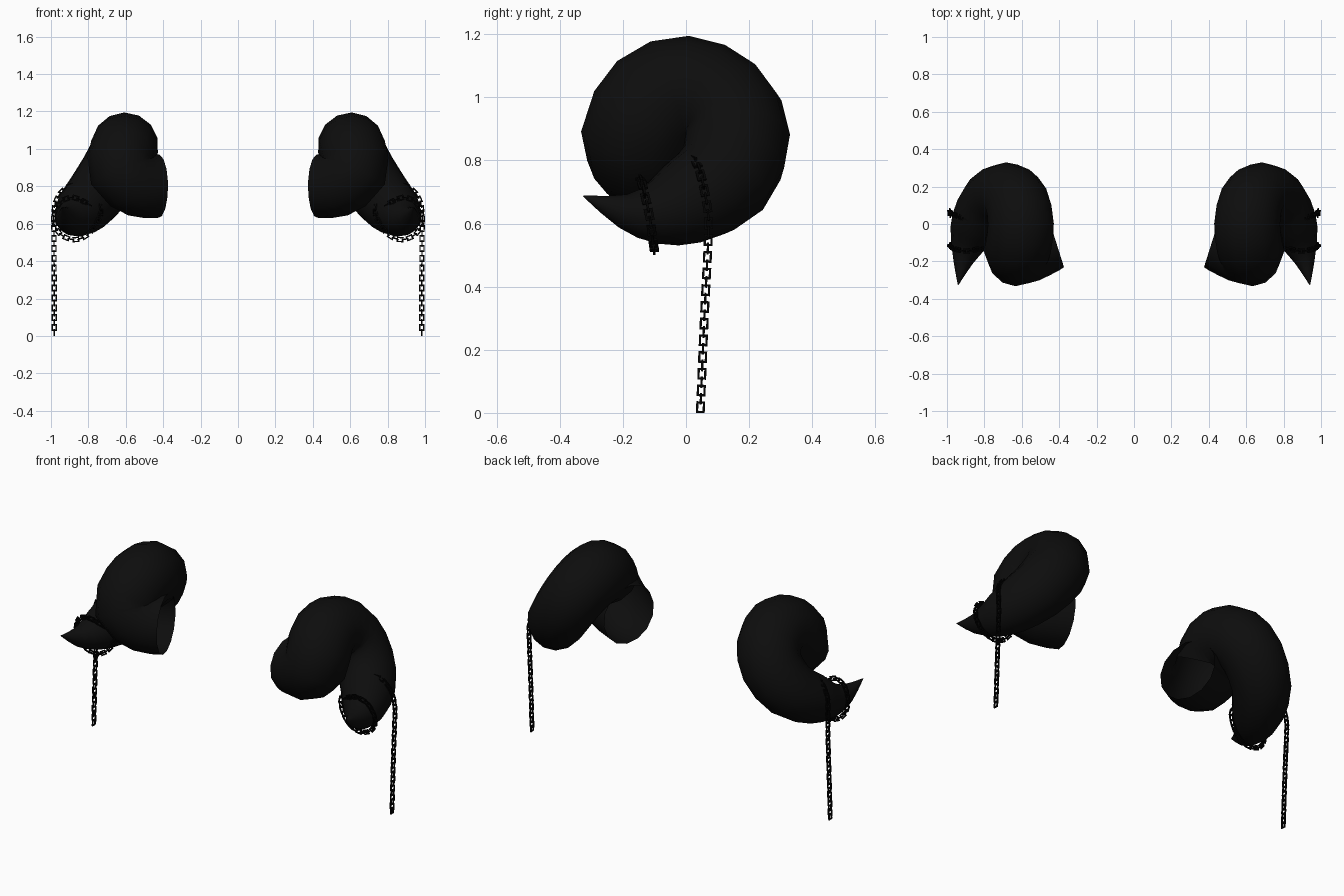
import bpy, bmesh, math
from mathutils import Vector, Matrix

old = bpy.data.objects.get("Cube")
if old:
    bpy.data.objects.remove(old, do_unlink=True)


def material(name, value):
    m = bpy.data.materials.new(name)
    m.use_nodes = True
    color = (value, value, value, 1)
    m.diffuse_color = color
    m.node_tree.nodes["Principled BSDF"].inputs["Base Color"].default_value = color
    return m


def spline(points, steps):
    """Catmull-Rom samples through points of any dimension."""
    pts = [Vector(p) for p in points]
    pts = [pts[0] * 2 - pts[1]] + pts + [pts[-1] * 2 - pts[-2]]
    out = []
    for a, b, c, d in zip(pts, pts[1:], pts[2:], pts[3:]):
        for i in range(steps):
            t = i / steps
            out.append(0.5 * (2 * b + (c - a) * t + (2 * a - 5 * b + 4 * c - d) * t * t
                              + (3 * b - a - 3 * c + d) * t ** 3))
    return out + [pts[-2]]


def finish(bm, name, mat):
    """Turn a bmesh into an object mirrored across the middle."""
    bmesh.ops.recalc_face_normals(bm, faces=bm.faces)
    mesh = bpy.data.meshes.new(name)
    bm.to_mesh(mesh)
    bm.free()
    mesh.materials.append(mat)
    ob = bpy.data.objects.new(name, mesh)
    bpy.context.collection.objects.link(ob)
    mod = ob.modifiers.new("mirror", "MIRROR")
    mod.use_mirror_merge = False
    return ob


# Curled horn: centre line with radius, from the open root to the tip
HORN = [(0.425, -0.07, 0.80, 0.17), (0.53, -0.12, 0.81, 0.175),
        (0.625, -0.155, 0.88, 0.178), (0.615, -0.10, 0.98, 0.18),
        (0.605, 0.0, 1.015, 0.18), (0.625, 0.11, 0.97, 0.175),
        (0.68, 0.16, 0.87, 0.17), (0.77, 0.12, 0.745, 0.16),
        (0.845, 0.0, 0.667, 0.138), (0.885, -0.1, 0.635, 0.10),
        (0.915, -0.2, 0.64, 0.054), (0.94, -0.325, 0.687, 0.002)]
SIDES = 14
samples = spline(HORN, 2)
centres = [s.to_3d() for s in samples]
bm = bmesh.new()
rings = []
tangent = Vector((0.95, -0.3, 0)).normalized()
side = tangent.orthogonal().normalized()
for i, (c, s) in enumerate(zip(centres, samples)):
    if i:
        new = (centres[min(i + 1, len(centres) - 1)] - centres[i - 1]).normalized()
        side = tangent.rotation_difference(new) @ side
        tangent = new
    up = tangent.cross(side)
    ring = []
    for k in range(SIDES):
        a = math.tau * k / SIDES
        ring.append(bm.verts.new(c + (side * math.cos(a) + up * math.sin(a)) * s[3]))
    rings.append(ring)
for r, q in zip(rings, rings[1:]):
    for k in range(SIDES):
        n = (k + 1) % SIDES
        bm.faces.new((r[k], r[n], q[n], q[k]))
bm.faces.new(rings[-1])
horn = finish(bm, "horns", material("horn black", 0.004))
bpy.context.view_layer.objects.active = horn
horn.select_set(True)
bpy.ops.object.shade_smooth_by_angle(angle=math.radians(60))
horn.select_set(False)

# Chain path: hangs free, then wraps loosely around the horn tip
CHAIN = [(0.983, 0.046, 0.018), (0.983, 0.058, 0.3), (0.984, 0.07, 0.54),
         (0.985, 0.07, 0.63), (0.973, 0.055, 0.72), (0.925, 0.035, 0.787),
         (0.86, 0.01, 0.80), (0.78, -0.03, 0.765), (0.735, -0.08, 0.66),
         (0.79, -0.1, 0.555), (0.87, -0.1, 0.515), (0.95, -0.105, 0.545),
         (0.985, -0.115, 0.62), (0.955, -0.135, 0.71), (0.88, -0.145, 0.74),
         (0.79, -0.12, 0.70)]
PITCH, LENGTH, WIDTH, WIRE = 0.0265, 0.015, 0.0105, 0.0035


def add_link(bm, frame):
    """Rectangular link of square wire, long along local z."""
    rows = []
    for sx, sz in ((1, 1), (-1, 1), (-1, -1), (1, -1)):
        row = []
        for out, dy in ((1, -1), (1, 1), (-1, 1), (-1, -1)):
            p = Vector((sx * (WIDTH + out * WIRE), dy * WIRE, sz * (LENGTH + out * WIRE)))
            row.append(bm.verts.new(frame @ p))
        rows.append(row)
    for i in range(4):
        a, b = rows[i], rows[(i + 1) % 4]
        for k in range(4):
            n = (k + 1) % 4
            bm.faces.new((a[k], a[n], b[n], b[k]))


path = spline(CHAIN, 24)
bm = bmesh.new()
travelled, due, count = 0, 0, 0
for p, q in zip(path, path[1:]):
    step = (q - p).length
    while due <= travelled + step:
        spot = p.lerp(q, (due - travelled) / step)
        z = (q - p).normalized()
        x = Vector((0, 1, 0)) if abs(z.y) < 0.9 else Vector((1, 0, 0))
        y = z.cross(x).normalized()
        x = y.cross(z)
        frame = Matrix((x, y, z)).transposed().to_4x4()
        turn = Matrix.Rotation(math.pi / 2 * (count % 2), 4, "Z")
        add_link(bm, Matrix.Translation(spot) @ frame @ turn)
        due += PITCH
        count += 1
    travelled += step
finish(bm, "chains", material("chain black", 0.001))
